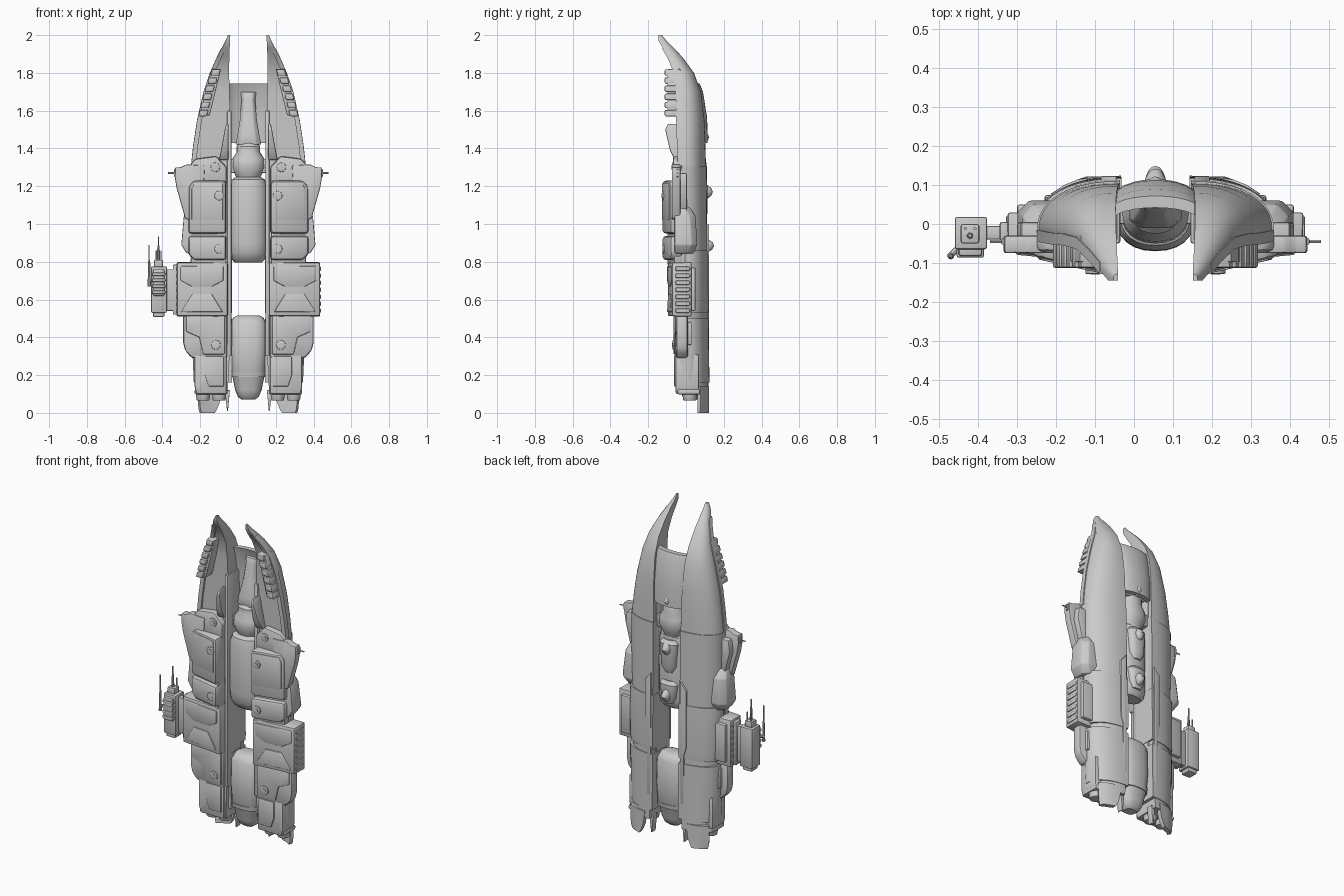
import bpy, bmesh, math
from mathutils import Matrix, Vector

CX = 0.055            # ship's own mirror plane; parts are drawn at distance d from it
BOTH, LEFT, MID = (1, -1), (-1,), (1,)


def finish(bm, name, sides=BOTH, bevel=0.0, angle=35):
    bmesh.ops.remove_doubles(bm, verts=bm.verts, dist=1e-5)
    bmesh.ops.recalc_face_normals(bm, faces=bm.faces)
    if bevel:
        es = [e for e in bm.edges if e.is_manifold and e.calc_face_angle(0) > 0.45]
        bmesh.ops.bevel(bm, geom=es, offset=bevel, segments=2, profile=0.5,
                        affect='EDGES', clamp_overlap=True)
    for s in sides:
        b = bm.copy()
        for v in b.verts:
            v.co.x = CX + s * v.co.x
        if s < 0:
            bmesh.ops.reverse_faces(b, faces=b.faces)
        me = bpy.data.meshes.new(name)
        b.to_mesh(me)
        b.free()
        ob = bpy.data.objects.new(name, me)
        bpy.context.collection.objects.link(ob)
        bpy.ops.object.select_all(action='DESELECT')
        ob.select_set(True)
        bpy.context.view_layer.objects.active = ob
        bpy.ops.object.shade_smooth_by_angle(angle=math.radians(angle))
    bm.free()


def loft(name, rings, sides=BOTH, bevel=0.0, angle=35):
    bm = bmesh.new()
    vs = [[bm.verts.new(p) for p in r] for r in rings]
    n = len(rings[0])
    for a, b in zip(vs, vs[1:]):
        for i in range(n):
            bm.faces.new((a[i], a[(i + 1) % n], b[(i + 1) % n], b[i]))
    bm.faces.new(vs[0])
    bm.faces.new(vs[-1])
    finish(bm, name, sides, bevel, angle)


def plate(name, outline, y0, y1, sides=BOTH, bevel=0.008, taper=1.0, tilt=0.0):
    """Outline in (d, z), extruded from y0 to y1; the front is scaled by taper and leans back outwards by tilt."""
    cx = sum(p[0] for p in outline) / len(outline)
    cz = sum(p[1] for p in outline) / len(outline)
    front = [(cx + (d - cx) * taper, y0 + tilt * (d - .11), cz + (z - cz) * taper) for d, z in outline]
    loft(name, [front, [(d, y1, z) for d, z in outline]], sides, bevel)


def box(name, d0, d1, y0, y1, z0, z1, sides=BOTH, bevel=0.006, taper=1.0, tilt=0.0):
    plate(name, [(d0, z0), (d1, z0), (d1, z1), (d0, z1)], y0, y1, sides, bevel, taper, tilt)


def rod(name, a, b, r, sides=BOTH, r2=None, seg=14, bevel=0.0):
    a, b = Vector(a), Vector(b)
    bm = bmesh.new()
    m = Matrix.Translation((a + b) / 2) @ (b - a).to_track_quat('Z', 'Y').to_matrix().to_4x4()
    bmesh.ops.create_cone(bm, cap_ends=True, segments=seg, radius1=r,
                          radius2=r if r2 is None else r2, depth=(b - a).length, matrix=m)
    finish(bm, name, sides, bevel)


def dome_ring(z, din, dout, yf, yb, n=12):
    """Quarter-dome hull section: flat inner wall and front, rounded back and flank."""
    w, h = dout - din, yb - yf
    lip = min(0.014, h * 0.3)
    pts = [(din, yf, z)]
    for i in range(n + 1):
        a = math.pi / 2 * i / n
        pts.append((din + w * math.sin(a) ** 0.9, yf + lip + (h - lip) * max(0, math.cos(a)) ** 0.85, z))
    pts.append((dout - w * 0.04, yf, z))
    return pts


def oval(z, rx, ry, cy, n=24, p=0.75):
    out = []
    for i in range(n):
        c, s = math.cos(2 * math.pi * i / n), math.sin(2 * math.pi * i / n)
        out.append((rx * math.copysign(abs(c) ** p, c), cy + ry * math.copysign(abs(s) ** p, s), z))
    return out


def pod(name, rows, sides=MID, p=0.75):
    loft(name, [oval(*r, p=p) for r in rows], sides)


# Curved prow claws and long domed hulls
loft("prow_claw", [dome_ring(*r) for r in (
    (2.0, .096, .108, -.145, -.128), (1.97, .097, .122, -.145, -.103), (1.93, .099, .142, -.122, -.062),
    (1.88, .101, .166, -.088, -.016), (1.80, .102, .200, -.05, .042), (1.70, .1, .233, -.04, .08),
    (1.55, .096, .267, -.037, .098), (1.42, .094, .287, -.034, .103), (1.30, .092, .300, -.032, .105))])
loft("main_hull", [dome_ring(*r) for r in (
    (1.305, .091, .305, -.036, .110), (1.0, .091, .303, -.04, .112), (.70, .093, .297, -.04, .115),
    (.30, .10, .287, -.045, .118), (.10, .11, .278, -.04, .12))])
# Outer rim along the claw front edge
loft("prow_rim", [[(d - .022, y, z), (d + .003, y, z), (d + .004, y + .03, z), (d - .02, y + .03, z)]
     for z, d, y in ((1.93, .14, -.128), (1.88, .165, -.098), (1.8, .2, -.064), (1.7, .234, -.055),
                     (1.55, .268, -.052), (1.42, .288, -.048), (1.31, .30, -.045))])
# Thin inner rails
box("inner_rail", .09, .112, -.05, .08, .30, 1.60)

# Flank slats following the claw edge
for i in range(6):
    z = 1.57 + i * .043
    d = .262 - .009 * i - .0008 * i * i
    plate("flank_slat", [(d - .042, z), (d + .003, z), (d - .005, z + .034), (d - .05, z + .034)],
          -.113, -.045, bevel=.007)
plate("slat_backing", [(.205, 1.575), (.258, 1.575), (.195, 1.82), (.145, 1.82)], -.098, -.03, bevel=.004)
# Wedge fangs beside the neck
loft("inner_fang", [[(.105, y, z), (.105 + w, y, z), (.105 + w, -.02, z), (.105, -.02, z)]
     for z, y, w in ((1.34, -.06, .05), (1.39, -.085, .04), (1.50, -.11, .02), (1.53, -.095, .012))], bevel=.006)

# Shoulder wing plates
plate("shoulder_wing", [(.23, 1.31), (.33, 1.315), (.36, 1.30), (.388, 1.30), (.39, 1.25), (.38, 1.19),
                        (.335, 1.03), (.25, 1.0)], -.075, -.03, bevel=.007)
plate("shoulder_ridge", [(.25, 1.27), (.345, 1.27), (.355, 1.2), (.32, 1.06), (.25, 1.06)], -.055, .005)
plate("shoulder_cover", [(.115, 1.2), (.30, 1.2), (.305, 1.32), (.28, 1.345), (.17, 1.36), (.115, 1.30)],
      -.07, -.02, bevel=.012)
# Slanted flank boxes
loft("flank_box", [[(.22, y0, z), (d, y0, z), (d, y1 - .03, z), (d - .03, y1, z), (.22, y1, z)]
     for z, d, y0, y1 in ((1.09, .322, -.05, .02), (1.04, .342, -.06, .05), (.89, .355, -.06, .06),
                          (.845, .328, -.06, .04))], bevel=.005)
rod("wing_aerial", (.37, -.045, 1.27), (.425, -.045, 1.27), .004, seg=6)
box("aerial_mount", .375, .395, -.053, -.037, 1.25, 1.29, bevel=.003)

# Front armour blocks, leaning back towards the flank
plate("upper_armour", [(.115, .945), (.32, .945), (.32, 1.2), (.295, 1.232), (.115, 1.232)],
      -.13, -.02, bevel=.018, taper=.97, tilt=.22)
plate("upper_panel", [(.135, 1.02), (.30, 1.02), (.30, 1.19), (.285, 1.215), (.135, 1.215)],
      -.133, -.08, bevel=.003, tilt=.22)
plate("middle_armour", [(.115, .808), (.29, .808), (.32, .84), (.32, .938), (.115, .938)],
      -.128, -.02, bevel=.016, taper=.97, tilt=.22)
box("armour_seam_core", .12, .305, -.10, -.02, .78, 1.2, tilt=.2)
box("side_armour", .108, .38, -.097, .03, .51, .798, bevel=.008, taper=.985, tilt=.09)
plate("side_armour_facet", [(.125, .70), (.19, .665), (.30, .665), (.365, .70), (.365, .78), (.125, .78)],
      -.102, -.06, bevel=.004, taper=.93, tilt=.09)
plate("side_armour_lower_facet", [(.125, .53), (.365, .53), (.30, .635), (.19, .635)],
      -.102, -.06, bevel=.004, taper=.9, tilt=.09)
for i in range(7):
    box("side_rib", .36, .384, -.055, .02, .53 + i * .037, .552 + i * .037, bevel=.004)
box("side_armour_back", .20, .355, .01, .05, .54, .77)
plate("lower_armour", [(.112, .29), (.30, .29), (.335, .33), (.345, .37), (.345, .52), (.112, .52)],
      -.062, .01, bevel=.013, tilt=.05)
plate("lower_armour_step", [(.125, .31), (.24, .31), (.26, .40), (.33, .43), (.33, .515), (.125, .515)],
      -.068, -.04, bevel=.006, tilt=.05)
# Round bolt caps
for d, z, y in ((.155, 1.15, -.123), (.155, .868, -.118), (.172, .36, -.066), (.175, 1.30, -.07)):
    rod("bolt_cap", (d, y - .005, z), (d, y + .03, z), .025, seg=16, bevel=.003)
    rod("bolt_core", (d, y - .007, z), (d, y + .03, z), .012, seg=12)

# Engine legs with nozzles and tail fins
plate("engine_leg", [(.115, .10), (.275, .10), (.285, .14), (.285, .31), (.115, .31)], -.055, .07, bevel=.01)
plate("engine_leg_panel", [(.13, .14), (.21, .14), (.23, .2), (.23, .3), (.13, .3)], -.063, -.03, bevel=.004)
box("engine_collar", .11, .285, -.045, .075, .098, .125, bevel=.008)
for d in (.155, .24):
    rod("nozzle", (d, .02, .12), (d, .02, .065), .042, r2=.034, bevel=.004)
loft("tail_fin", [[(a, .122, z), (.20, .114, z), (.235, .10, z), (b, .078, z),
                   (b - .01, .06, z), (.225, .075, z), (.19, .088, z), (a, .095, z)]
                  for z, a, b in ((0, .178, .258), (.02, .166, .264), (.06, .15, .268), (.14, .14, .266))])
plate("tail_spike", [(.108, .01), (.113, .01), (.125, .12), (.098, .12)], .06, .10, bevel=.003)

# Raised plating on the hull backs
loft("back_plating", [dome_ring(z, .088, d, -.02, y) for z, d, y in
     ((.50, .302, .121), (.42, .30, .122), (.25, .293, .123), (.16, .289, .124))])
loft("mid_back_plating", [dome_ring(z, .087, d, -.02, y) for z, d, y in
     ((.86, .303, .117), (.80, .306, .119), (.56, .303, .121), (.53, .299, .119))])
plate("back_spine_strip", [(.10, .25), (.125, .25), (.125, .55), (.14, .6), (.14, .95), (.10, 1.0)],
      .08, .123, bevel=.004)
for z in (.62, .36):
    box("flank_louvre", .27, .307, -.02, .03, z, z + .12, bevel=.005)

# Central neck: arched roof, sloping ridge and ball joint
def arch(z, w, yt, ye, t, n=12):
    up = [(w * math.cos(math.pi * i / n), ye + (yt - ye) * math.sin(math.pi * i / n), z) for i in range(n + 1)]
    return up + [(x, y - t, z) for x, y, z in reversed(up)]

loft("neck_roof", [arch(z, .11, yt, ye, .03) for z, yt, ye in
     ((1.745, .072, .04), (1.70, .09, .05), (1.56, .112, .065), (1.43, .115, .065))], MID)
loft("neck_ridge", [[(-w, .08, z), (-w, y + .02, z), (-w * .6, y, z), (w * .6, y, z), (w, y + .02, z), (w, .08, z)]
     for z, w, y in ((1.70, .042, .04), (1.66, .036, .03), (1.55, .045, .01), (1.47, .058, -.01),
                     (1.42, .068, -.01))], MID, bevel=.005)
pod("ball_joint", ((1.44, .045, .04, .04), (1.41, .062, .06, .035), (1.38, .062, .06, .035), (1.345, .085, .075, .03),
                   (1.30, .088, .08, .03), (1.26, .07, .065, .03), (1.22, .05, .05, .03)), p=.9)
box("joint_brace", -.10, .10, .0, .075, 1.27, 1.345, MID)

# Central body and rear pod
pod("central_body", ((1.25, .065, .05, .02), (1.235, .088, .07, .015), (1.19, .10, .08, .012), (.90, .10, .082, .012),
                     (.85, .098, .078, .015), (.815, .09, .065, .02), (.795, .07, .045, .025)), p=.9)
pod("rear_pod", ((.515, .06, .035, .035), (.505, .08, .055, .033), (.47, .097, .078, .03), (.32, .10, .083, .03),
                 (.20, .09, .08, .03), (.185, .083, .073, .03), (.12, .07, .062, .03), (.085, .055, .048, .03),
                 (.07, .035, .03, .03)))
pod("rear_pod_band", ((.215, .094, .084, .03), (.19, .092, .081, .03)))

# Dorsal bumps and rounded saddles down the centre line
for z, r, y in ((1.46, .028, .122), (1.17, .034, .142), (.885, .032, .149)):
    pod("dorsal_bump", tuple((z + k * r * 1.2, r * q, (y - .06) * q, .06) for k, q in
        ((1.1, .3), (.9, .65), (.5, .9), (0, 1), (-.5, .9), (-.9, .65), (-1.1, .3))), p=.9)
for z0, z1 in ((1.02, 1.22), (.83, .97)):
    pod("dorsal_saddle", ((z1, .04, .03, .07), (z1 - .02, .06, .045, .07), (z0 + .04, .05, .045, .07),
                          (z0, .03, .03, .07)))

# Side gun carried on the left only
box("gun_arm", .34, .44, -.04, -.005, .54, .76, LEFT)
box("gun_arm_clamp", .375, .40, -.045, .005, .52, .785, LEFT)
box("gun_body", .432, .515, -.065, .018, .53, .775, LEFT, bevel=.006)
box("gun_foot", .445, .505, -.055, .008, .508, .54, LEFT)
box("gun_housing", .445, .505, -.082, -.05, .62, .76, LEFT)
for i in range(4):
    box("gun_rib", .44, .51, -.086, -.06, .63 + i * .032, .647 + i * .032, LEFT, bevel=.004)
box("gun_muzzle_block", .452, .50, -.05, .0, .77, .81, LEFT)
for d, y, z in ((.476, -.03, .935), (.463, -.012, .86), (.488, -.012, .86)):
    rod("gun_barrel", (d, y, .79), (d, y, z - .05), .009, LEFT, r2=.006, seg=8)
    rod("gun_barrel_tip", (d, y, z - .055), (d, y, z), .004, LEFT, seg=6)
rod("gun_aerial_bracket", (.51, -.065, .70), (.53, -.085, .70), .008, LEFT, seg=8)
rod("gun_aerial_base", (.525, -.082, .67), (.525, -.082, .81), .009, LEFT, r2=.005, seg=8)
rod("gun_aerial", (.525, -.082, .80), (.525, -.082, .89), .003, LEFT, seg=6)
